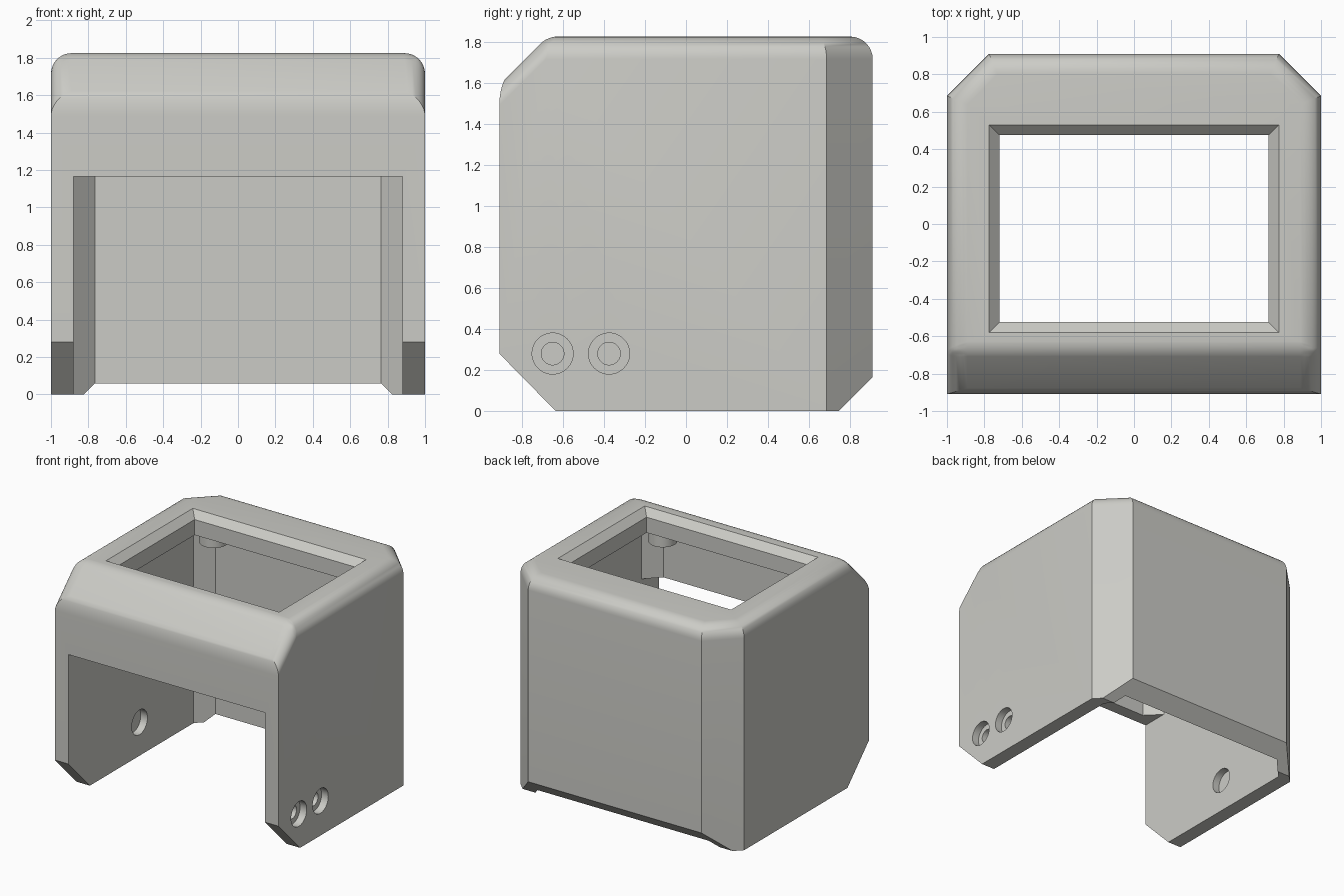
import bpy, bmesh, math
from mathutils import Matrix, Vector

if "Cube" in bpy.data.objects:
    bpy.data.objects.remove(bpy.data.objects["Cube"])

grey = bpy.data.materials.new("light_grey")
grey.diffuse_color = (0.60, 0.60, 0.565, 1)
grey.use_nodes = True
grey.node_tree.nodes["Principled BSDF"].inputs["Base Color"].default_value = grey.diffuse_color


def make(name, bm):
    bmesh.ops.recalc_face_normals(bm, faces=bm.faces)
    me = bpy.data.meshes.new(name)
    bm.to_mesh(me)
    bm.free()
    ob = bpy.data.objects.new(name, me)
    me.materials.append(grey)
    bpy.context.collection.objects.link(ob)
    return ob


def loft(rings):
    """Closed solid through rings of equal point count."""
    bm = bmesh.new()
    vs = [[bm.verts.new(p) for p in ring] for ring in rings]
    n = len(vs[0])
    for a, b in zip(vs, vs[1:]):
        for i in range(n):
            j = (i + 1) % n
            bm.faces.new((a[i], a[j], b[j], b[i]))
    bm.faces.new(vs[0])
    bm.faces.new(vs[-1])
    return bm


def rect(x, y0, y1, z):
    return [(-x, y0, z), (x, y0, z), (x, y1, z), (-x, y1, z)]


def cylinder(name, r, depth, loc, axis="Z"):
    bm = bmesh.new()
    m = Matrix.Translation(loc)
    if axis == "X":
        m = m @ Matrix.Rotation(math.pi / 2, 4, "Y")
    bmesh.ops.create_cone(bm, cap_ends=True, segments=48, radius1=r,
                          radius2=r, depth=depth, matrix=m)
    return make(name, bm)


def activate(ob):
    bpy.ops.object.select_all(action="DESELECT")
    ob.select_set(True)
    bpy.context.view_layer.objects.active = ob


def cut(ob, cutter):
    mod = ob.modifiers.new("cut", "BOOLEAN")
    mod.operation, mod.solver, mod.object = "DIFFERENCE", "EXACT", cutter
    activate(ob)
    bpy.ops.object.modifier_apply(modifier=mod.name)
    bpy.data.objects.remove(cutter)


# Outer housing: side profile pushed across x, back corners sliced off
TOP, SLOPE = 1.825, 1.59
profile = [(-0.91, 0.28), (-0.635, 0), (0.745, 0), (0.91, 0.165),
           (0.91, TOP), (-0.675, TOP), (-0.91, SLOPE)]
bm = loft([[(x, y, z) for y, z in profile] for x in (-1, 1)])
for s in (-1, 1):
    res = bmesh.ops.bisect_plane(
        bm, geom=bm.verts[:] + bm.edges[:] + bm.faces[:],
        plane_co=(s, 0.685, 0), plane_no=Vector((s, 1, 0)).normalized(),
        clear_outer=True)
    edges = [e for e in res["geom_cut"] if isinstance(e, bmesh.types.BMEdge)]
    bmesh.ops.edgeloop_fill(bm, edges=edges)
housing = make("housing", bm)

# Rounded top rim and front slope
me = housing.data
weight = me.attributes.new("bevel_weight_edge", "FLOAT", "EDGE")
for e in me.edges:
    a, b = (me.vertices[i].co for i in e.vertices)
    if min(a.z, b.z) > SLOPE - 0.01:
        across_front = abs(a.x - b.x) > 1 and a.y < 0
        weight.data[e.index].value = 0.42 if across_front else 1.0
bev = housing.modifiers.new("round", "BEVEL")
bev.limit_method, bev.width, bev.segments = "WEIGHT", 0.11, 8
activate(housing)
bpy.ops.object.modifier_apply(modifier=bev.name)

# Inner cavity with chamfered corners
X, Y, C = 0.88, 0.805, 0.115
octagon = [(-X, -Y + C), (-X + C, -Y), (X - C, -Y), (X, -Y + C),
           (X, Y - C), (X - C, Y), (-X + C, Y), (-X, Y - C)]
cut(housing, make("cavity_cutter",
                  loft([[(x, y, z) for x, y in octagon] for z in (-0.2, 1.645)])))

# Front opening
cut(housing, make("front_cutter",
                  loft([rect(X, -1.2, -0.5, -0.2), rect(X, -1.2, -0.5, 1.165)])))

# Top window with sloped rim
cut(housing, make("window_cutter",
                  loft([rect(0.72, -0.525, 0.475, 1.5),
                        rect(0.72, -0.525, 0.475, 1.77),
                        rect(0.83, -0.635, 0.585, 1.88)])))

# Stepped screw holes in the right wall
for y in (-0.65, -0.375):
    cut(housing, cylinder("screw_head_cutter", 0.1, 0.2, (1.04, y, 0.28), "X"))
    cut(housing, cylinder("screw_shaft_cutter", 0.055, 0.4, (0.95, y, 0.28), "X"))

# Blind pocket inside the left wall
cut(housing, cylinder("pocket_cutter", 0.1, 0.2, (-0.84, 0, 0.27), "X"))

activate(housing)
bpy.ops.object.shade_smooth_by_angle(angle=math.radians(30))

# Bosses hanging from the ceiling corners
for x in (-0.69, 0.69):
    for y in (-0.69, 0.675):
        boss = cylinder("ceiling_boss", 0.105, 0.14, (x, y, 1.59))
        activate(boss)
        bpy.ops.object.shade_smooth_by_angle(angle=math.radians(30))
